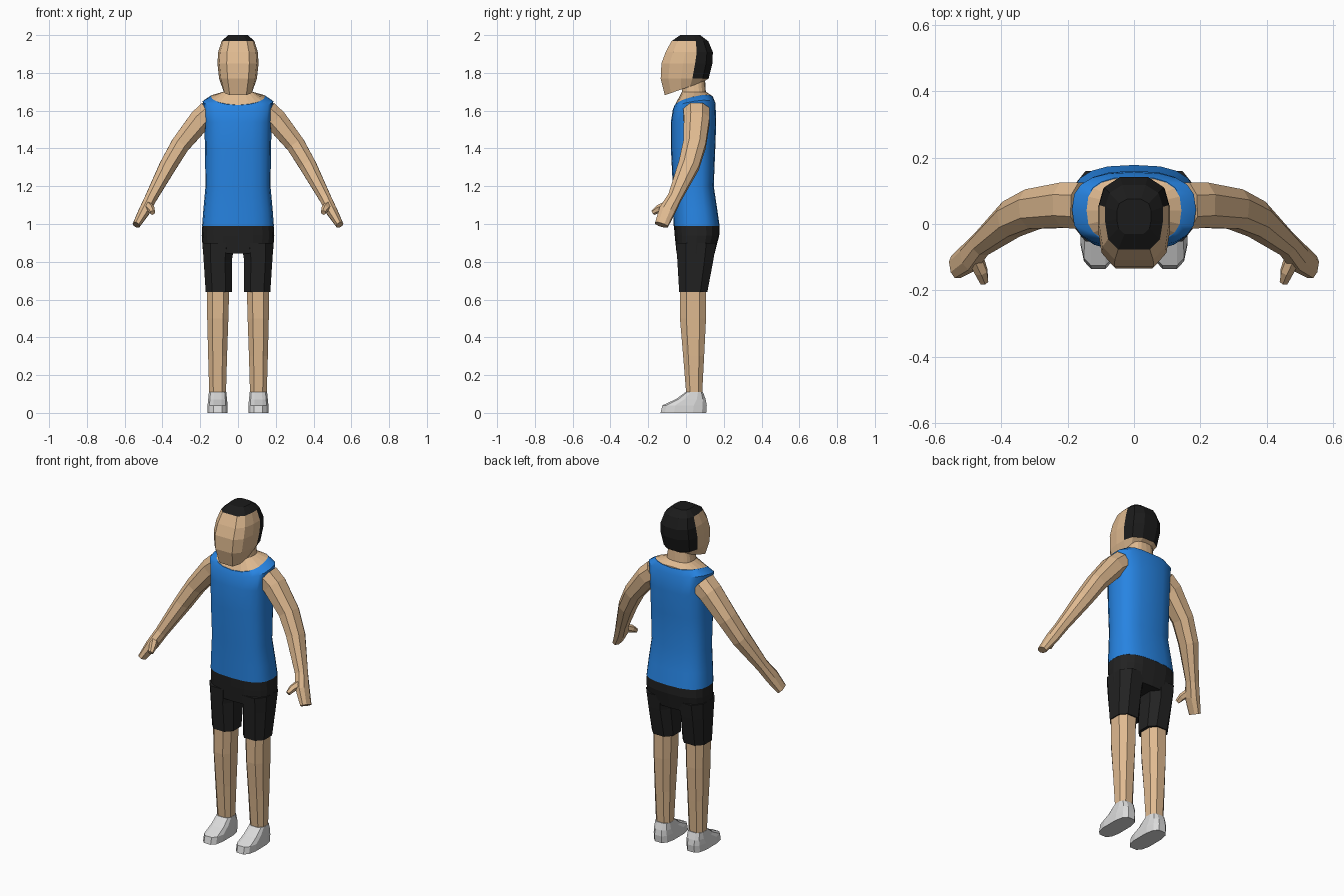
import bpy, bmesh, math
from mathutils import Vector

if "Cube" in bpy.data.objects:
    bpy.data.objects.remove(bpy.data.objects["Cube"])


def material(name, rgb):
    m = bpy.data.materials.new(name)
    m.diffuse_color = (*rgb, 1)
    m.use_nodes = True
    m.node_tree.nodes["Principled BSDF"].inputs["Base Color"].default_value = m.diffuse_color
    return m


SKIN = material("skin tan", (0.74, 0.49, 0.28))
BLUE = material("shirt blue", (0.02, 0.23, 0.76))
BLACK = material("shorts black", (0.016, 0.016, 0.016))
HAIR = material("hair black", (0.011, 0.011, 0.011))
WHITE = material("shoe white", (0.70, 0.70, 0.70))


def rounded(n, power, half_step=True):
    """Unit outline between a circle and a square, reaching 1 on both axes."""
    pts = []
    for i in range(n):
        a = 2 * math.pi * (i + 0.5 * half_step) / n
        c, s = math.cos(a), math.sin(a)
        pts.append((math.copysign(abs(c) ** (2 / power), c),
                    math.copysign(abs(s) ** (2 / power), s)))
    top = max(abs(p[0]) for p in pts)
    return [(u / top, v / top) for u, v in pts]


def ring(outline, z, hw, front, back, cx=0, tilt=0, side=0):
    """Level ring; tilt raises the back, side raises the flanks."""
    mid, half = (front + back) / 2, (back - front) / 2
    return [Vector((cx + u * hw, mid + v * half, z + tilt * v + side * u * u))
            for u, v in outline]


def loft(name, rings, mats, rule=None):
    bm = bmesh.new()
    rows = [[bm.verts.new(p) for p in r] for r in rings]
    n = len(rows[0])
    for a, b in zip(rows, rows[1:]):
        for i in range(n):
            j = (i + 1) % n
            bm.faces.new((a[i], a[j], b[j], b[i]))
    bm.faces.new(rows[0][::-1])
    bm.faces.new(rows[-1])
    bmesh.ops.recalc_face_normals(bm, faces=bm.faces)
    if rule:
        for f in bm.faces:
            f.material_index = rule(f.calc_center_median())
    me = bpy.data.meshes.new(name)
    bm.to_mesh(me)
    bm.free()
    for m in mats:
        me.materials.append(m)
    ob = bpy.data.objects.new(name, me)
    bpy.context.collection.objects.link(ob)
    return ob


def limb(name, path, sides, s, mat):
    """Tube along a path of (x, y, z, depth radius, thickness radius)."""
    pts = [Vector((p[0] * s, p[1], p[2])) for p in path]
    rings = []
    for i, p in enumerate(path):
        t = (pts[min(i + 1, len(pts) - 1)] - pts[max(i - 1, 0)]).normalized()
        y = Vector((0, 1, 0))
        u = (y - t * y.dot(t)).normalized()
        v = t.cross(u)
        rings.append([pts[i] + u * a * p[3] + v * b * p[4]
                      for a, b in rounded(sides, 2.3)])
    return loft(name, rings, [mat])


# Sleeveless shirt
BODY = rounded(20, 2.7, False)
neckline = dict(tilt=0.023, side=0.022)
shirt = loft("shirt", [
    ring(BODY, 0.99, 0.19, -0.065, 0.178),
    ring(BODY, 1.08, 0.183, -0.067, 0.165),
    ring(BODY, 1.20, 0.172, -0.07, 0.147),
    ring(BODY, 1.40, 0.175, -0.08, 0.155),
    ring(BODY, 1.54, 0.178, -0.08, 0.16),
    ring(BODY, 1.622, 0.187, -0.07, 0.156, tilt=0.018, side=0.028),
    ring(BODY, 1.652, 0.145, -0.06, 0.142, **neckline)], [BLUE])
bpy.ops.object.select_all(action='DESELECT')
shirt.select_set(True)
bpy.context.view_layer.objects.active = shirt
bpy.ops.object.shade_smooth_by_angle(angle=math.radians(40))

# Neck, flaring out to the neckline
loft("neck", [
    ring(BODY, 1.653, 0.143, -0.058, 0.14, **neckline),
    ring(BODY, 1.70, 0.078, -0.022, 0.105),
    ring(BODY, 1.78, 0.068, -0.02, 0.10)], [SKIN])

# Head: hair covers the crown and everything behind the ears
half = [(0.55, -1), (0.9, -0.68), (1, -0.15), (1, 0.32), (0.85, 0.75), (0.4, 1)]
HEAD = half + [(-u, v) for u, v in reversed(half)]


def hair_rule(c):
    return 1 if c.z > 1.972 or (c.y > 0.045 and c.z > 1.775) else 0


loft("head", [
    ring(HEAD, 1.717, 0.08, -0.112, 0.09, tilt=0.035),
    ring(HEAD, 1.77, 0.10, -0.134, 0.12),
    ring(HEAD, 1.85, 0.109, -0.13, 0.14),
    ring(HEAD, 1.91, 0.105, -0.108, 0.142),
    ring(HEAD, 1.968, 0.087, -0.077, 0.118),
    ring(HEAD, 2.0, 0.052, -0.03, 0.075)], [SKIN, HAIR], hair_rule)

# Seat of the shorts
loft("shorts_seat", [
    ring(BODY, 0.99, 0.189, -0.064, 0.177),
    ring(BODY, 0.94, 0.192, -0.06, 0.176),
    ring(BODY, 0.845, 0.185, -0.05, 0.152)], [BLACK])

# Paired parts
LEG = rounded(8, 2.6)
SHOE = rounded(12, 3.0)
for s, tag in ((1, "left"), (-1, "right")):
    loft("shorts_leg_" + tag, [
        ring(LEG, 0.64, 0.07, -0.036, 0.113, 0.101 * s),
        ring(LEG, 0.81, 0.075, -0.046, 0.145, 0.107 * s),
        ring(LEG, 0.90, 0.085, -0.053, 0.16, 0.103 * s)], [BLACK])

    loft("leg_" + tag, [
        ring(LEG, 0.09, 0.044, 0.002, 0.085, 0.108 * s),
        ring(LEG, 0.30, 0.05, -0.015, 0.096, 0.108 * s),
        ring(LEG, 0.50, 0.056, -0.032, 0.106, 0.107 * s),
        ring(LEG, 0.68, 0.06, -0.032, 0.106, 0.106 * s)], [SKIN])

    loft("shoe_" + tag, [
        ring(SHOE, 0.0, 0.053, -0.135, 0.107, 0.108 * s),
        ring(SHOE, 0.04, 0.053, -0.125, 0.11, 0.108 * s),
        ring(SHOE, 0.072, 0.05, -0.055, 0.104, 0.108 * s),
        ring(SHOE, 0.11, 0.046, -0.002, 0.09, 0.108 * s)], [WHITE])

    limb("arm_" + tag, [
        (0.15, 0.055, 1.59, 0.07, 0.065),
        (0.20, 0.057, 1.55, 0.068, 0.06),
        (0.305, 0.045, 1.42, 0.06, 0.05),
        (0.37, 0.015, 1.31, 0.055, 0.045),
        (0.46, -0.06, 1.14, 0.036, 0.032),
        (0.495, -0.10, 1.07, 0.042, 0.03),
        (0.538, -0.13, 0.995, 0.035, 0.02)], 8, s, SKIN)

    limb("thumb_" + tag, [
        (0.485, -0.085, 1.105, 0.022, 0.022),
        (0.46, -0.145, 1.08, 0.018, 0.018),
        (0.452, -0.175, 1.06, 0.012, 0.012)], 6, s, SKIN)
